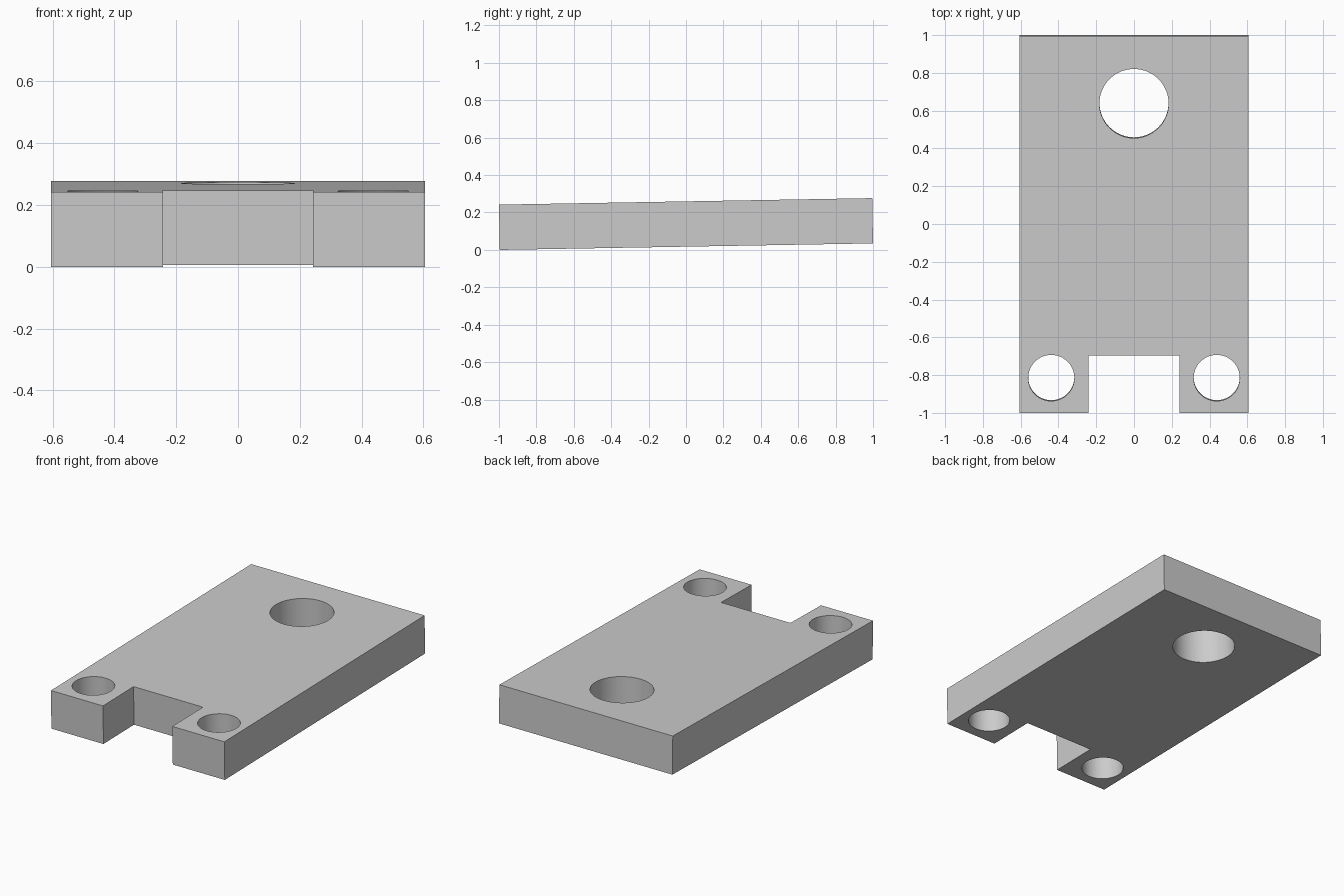
import bpy, math
from mathutils import Matrix

cube = bpy.data.objects.get("Cube")
if cube:
    bpy.data.objects.remove(cube, do_unlink=True)

WIDTH, LENGTH, THICK = 1.21, 1.996, 0.242
TILT = math.radians(1)

grey = bpy.data.materials.new("plain_grey")
grey.use_nodes = True
colour = (0.6, 0.6, 0.6, 1)
grey.diffuse_color = colour
grey.node_tree.nodes["Principled BSDF"].inputs["Base Color"].default_value = colour


def box(name, size, location=(0, 0, 0)):
    bpy.ops.mesh.primitive_cube_add(size=1, location=location)
    ob = bpy.context.object
    ob.name = name
    ob.data.transform(Matrix.Diagonal((*size, 1)))
    ob.data.materials.append(grey)
    return ob


def drill(name, x, y, radius):
    bpy.ops.mesh.primitive_cylinder_add(vertices=64, radius=radius, depth=1, location=(x, y, 0))
    ob = bpy.context.object
    ob.name = name
    ob.data.materials.append(grey)
    return ob


# Flat rectangular plate
plate = box("plate", (WIDTH, LENGTH, THICK))

# Front slot, large rear hole and a small hole in each front lug
cutters = [
    box("slot_cutter", (0.484, 0.6, 1), (0, -0.993, 0)),
    drill("rear_hole_cutter", 0, 0.64, 0.183),
    drill("left_hole_cutter", 0.438, -0.813, 0.122),
    drill("right_hole_cutter", -0.438, -0.813, 0.122),
]
for cutter in cutters:
    cutter.hide_render = True
    bpy.context.view_layer.objects.active = plate
    cut = plate.modifiers.new(cutter.name, "BOOLEAN")
    cut.operation = "DIFFERENCE"
    cut.solver = "EXACT"
    cut.object = cutter
    bpy.ops.object.modifier_apply(modifier=cut.name)
    bpy.data.objects.remove(cutter, do_unlink=True)

# Smooth hole walls, sharp rims
bpy.ops.object.select_all(action="DESELECT")
plate.select_set(True)
bpy.context.view_layer.objects.active = plate
bpy.ops.object.shade_smooth_by_angle(angle=math.radians(30))

# Tilt the plate so its rear sits slightly higher
plate.rotation_euler.x = TILT
plate.location.z = (LENGTH * math.sin(TILT) + THICK * math.cos(TILT)) / 2
